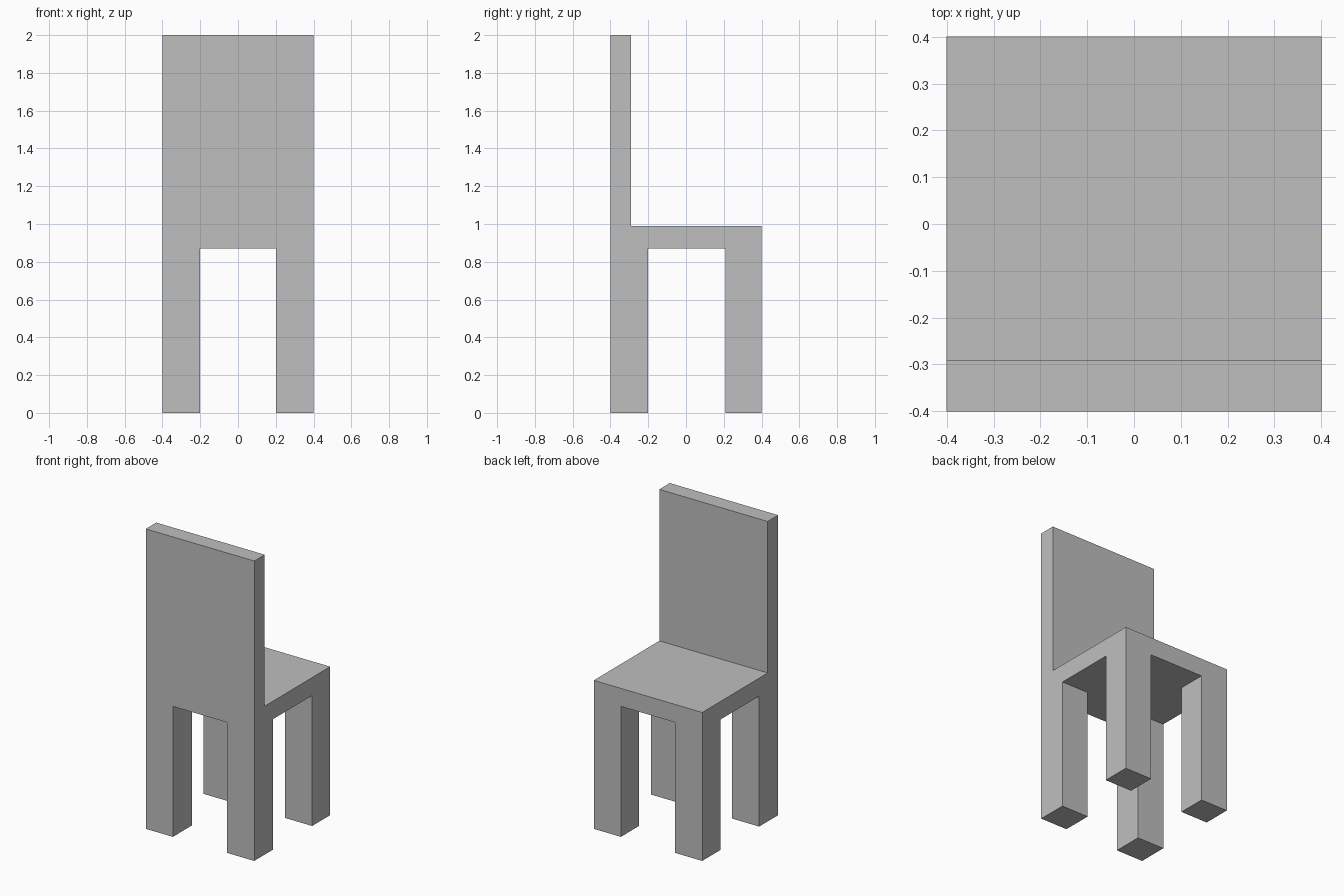
import bpy, bmesh, math
from mathutils import Vector, Matrix

if "Cube" in bpy.data.objects:
    bpy.data.objects.remove(bpy.data.objects["Cube"])

HALF = 0.4
SEAT_BOTTOM, SEAT_TOP, HEIGHT = 0.87, 0.99, 2.0
LEG_X = 0.2
LEG_FRONT_Y, LEG_REAR_Y, BACK_Y = -0.2, 0.21, -0.29

grey = bpy.data.materials.new("plain grey")
grey.diffuse_color = (0.52, 0.52, 0.52, 1)
grey.use_nodes = True
grey.node_tree.nodes["Principled BSDF"].inputs["Base Color"].default_value = grey.diffuse_color


def pull(bm, faces, dz):
    """Extrude faces vertically without leaving inner walls."""
    new = bmesh.ops.extrude_face_region(bm, geom=faces)["geom"]
    verts = [g for g in new if isinstance(g, bmesh.types.BMVert)]
    bmesh.ops.translate(bm, verts=verts, vec=(0, 0, dz))
    left = [f for f in faces if f.is_valid]
    if left:
        bmesh.ops.delete(bm, geom=left, context='FACES_ONLY')


# seat slab
bm = bmesh.new()
bmesh.ops.create_cube(bm, size=1, matrix=Matrix.Translation(
    (0, 0, (SEAT_BOTTOM + SEAT_TOP) / 2)) @ Matrix.Diagonal(
    (2 * HALF, 2 * HALF, SEAT_TOP - SEAT_BOTTOM, 1)))

# cuts that outline the legs and the backrest
cuts = [((x, 0, 0), (1, 0, 0)) for x in (-LEG_X, LEG_X)]
cuts += [((0, y, 0), (0, 1, 0)) for y in (BACK_Y, LEG_FRONT_Y, LEG_REAR_Y)]
for co, no in cuts:
    bmesh.ops.bisect_plane(bm, geom=bm.verts[:] + bm.edges[:] + bm.faces[:],
                           plane_co=co, plane_no=no)
bm.normal_update()

# four legs
legs = []
for f in bm.faces:
    c = f.calc_center_median()
    if f.normal.z < -0.9 and abs(c.x) > LEG_X and not LEG_FRONT_Y < c.y < LEG_REAR_Y:
        legs.append(f)
pull(bm, legs, -SEAT_BOTTOM)

# backrest
bm.normal_update()
back = [f for f in bm.faces
        if f.normal.z > 0.9 and f.calc_center_median().y < BACK_Y]
pull(bm, back, HEIGHT - SEAT_TOP)

# merge flat faces
bmesh.ops.recalc_face_normals(bm, faces=bm.faces[:])
bmesh.ops.dissolve_limit(bm, angle_limit=math.radians(1),
                         verts=bm.verts[:], edges=bm.edges[:])

mesh = bpy.data.meshes.new("chair")
bm.to_mesh(mesh)
bm.free()
mesh.materials.append(grey)
bpy.context.collection.objects.link(bpy.data.objects.new("chair", mesh))
